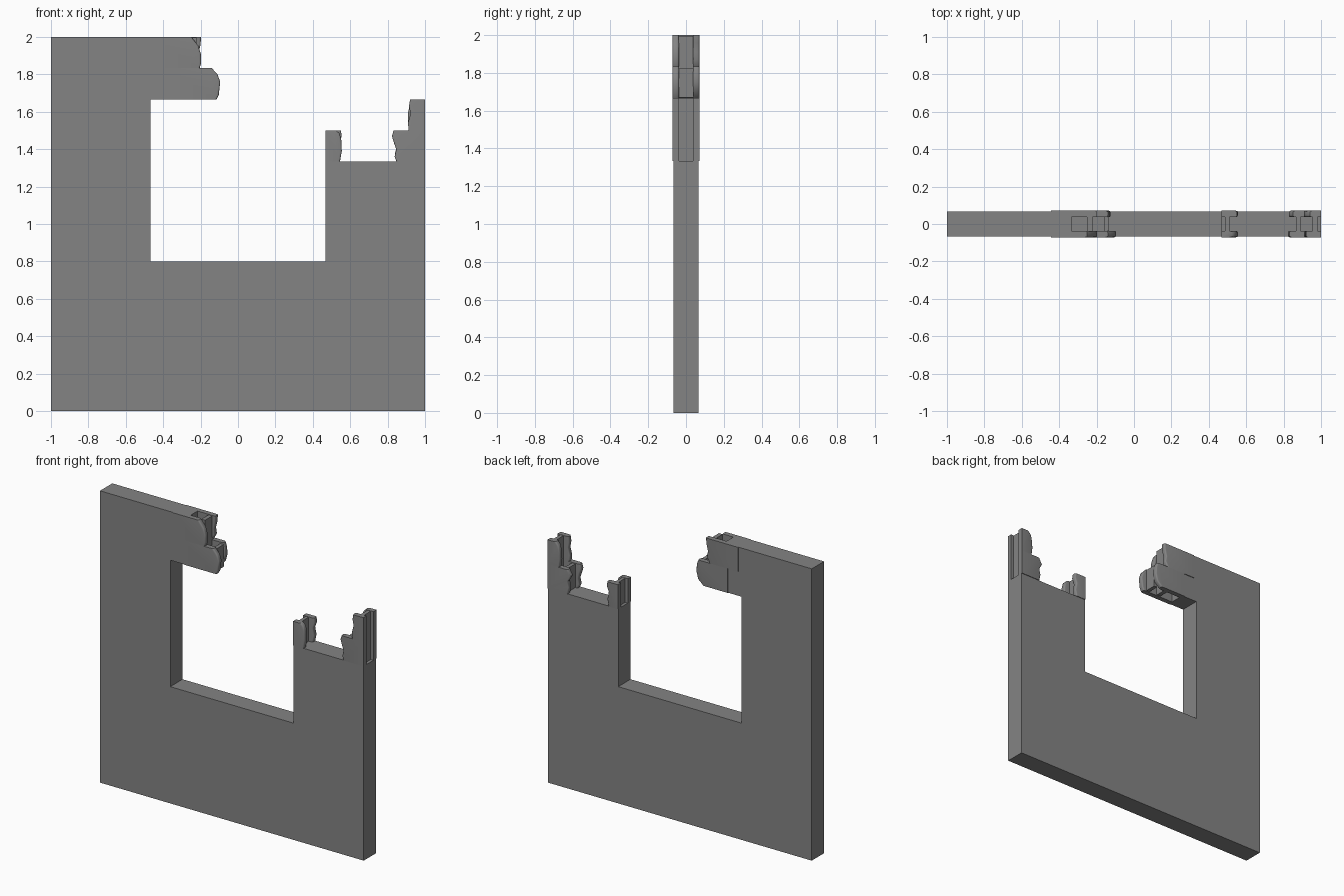
import bpy, bmesh

if "Cube" in bpy.data.objects:
    bpy.data.objects.remove(bpy.data.objects["Cube"])

stone = bpy.data.materials.new("concrete_grey")
stone.diffuse_color = (0.23, 0.23, 0.23, 1)
stone.use_nodes = True
stone.node_tree.nodes["Principled BSDF"].inputs["Base Color"].default_value = stone.diffuse_color


def prism(name, pts, y0, y1, broken=0):
    """Extrude an (x, z) outline along y; round the outline's broken end."""
    bm = bmesh.new()
    a = [bm.verts.new((x, y0, z)) for x, z in pts]
    b = [bm.verts.new((x, y1, z)) for x, z in pts]
    n = len(pts)
    bm.faces.new(a)
    bm.faces.new(b[::-1])
    for i in range(n):
        j = (i + 1) % n
        bm.faces.new((a[i], a[j], b[j], b[i]))
    bmesh.ops.recalc_face_normals(bm, faces=bm.faces[:])
    if broken:
        # the broken points follow the first (straight) corner
        edges = [bm.edges.get((r[i], r[i + 1])) for r in (a, b) for i in range(1, broken)]
        bmesh.ops.bevel(bm, geom=edges, offset=0.009, segments=3, profile=0.5,
                        affect='EDGES', clamp_overlap=True)
    me = bpy.data.meshes.new(name)
    bm.to_mesh(me)
    bm.free()
    me.materials.append(stone)
    ob = bpy.data.objects.new(name, me)
    bpy.context.collection.objects.link(ob)
    if broken:
        bpy.context.view_layer.objects.active = ob
        ob.select_set(True)
        bpy.ops.object.shade_smooth_by_angle(angle=0.7)
        ob.select_set(False)
    return ob


def shell(name, xs, z0, z1, end, front):
    """Face shell of a hollow block, from straight edge xs to a ragged end."""
    pts = [(xs, z0)] + end + [(xs, z1)]
    y0, y1 = (-0.071, -0.037) if front else (0.037, 0.071)
    prism(name, pts, y0, y1, len(end))


def web(name, x0, x1, z0, z1):
    prism(name, [(x0, z0), (x1, z0), (x1, z1), (x0, z1)], -0.04, 0.04)


R = [4 / 3, 1.5, 5 / 3, 11 / 6, 2.0]   # block course heights

# main wall with the open window hole
prism("wall", [(-1, 0), (1, 0), (1, R[0]), (0.467, R[0]), (0.467, 0.8), (-0.467, 0.8),
               (-0.467, R[2]), (-0.35, R[2]), (-0.35, R[3]), (-0.333, R[3]),
               (-0.333, 2), (-1, 2)], -0.0665, 0.0665)

# upper left blocks
shell("top_block_front", -0.445, R[3], R[4],
      [(-0.205, R[3]), (-0.197, 1.86), (-0.199, 1.91), (-0.213, 1.955), (-0.25, 2.0)], True)
shell("top_block_back", -0.445, R[3], R[4],
      [(-0.225, R[3]), (-0.205, 1.87), (-0.212, 1.91), (-0.2, 1.96), (-0.198, 2.0)], False)
web("top_block_web", -0.25, -0.222, R[3], R[4] - 0.004)
shell("lintel_block_front", -0.365, R[2], R[3],
      [(-0.115, R[2]), (-0.103, 1.69), (-0.095, 1.76), (-0.11, 1.80), (-0.14, R[3])], True)
shell("lintel_block_back", -0.365, R[2], R[3],
      [(-0.175, R[2]), (-0.138, 1.70), (-0.125, 1.75), (-0.128, 1.80), (-0.14, R[3])], False)
web("lintel_block_web", -0.16, -0.135, R[2] + 0.004, R[3] - 0.01)
web("lintel_block_inner_web", -0.25, -0.222, R[2] + 0.004, R[3])

# stump beside the window
shell("stump_front", 0.467, R[0], R[1],
      [(0.545, R[0]), (0.555, 1.39), (0.552, 1.45), (0.543, 1.485), (0.525, R[1])], True)
shell("stump_back", 0.467, R[0], R[1],
      [(0.54, R[0]), (0.55, 1.38), (0.54, 1.43), (0.555, 1.47), (0.55, R[1])], False)
web("stump_web", 0.487, 0.51, R[0], R[1] - 0.002)

# right edge blocks
shell("edge_block_front", 1.0, R[0], R[1],
      [(0.848, R[0]), (0.837, 1.36), (0.846, 1.40), (0.835, 1.43), (0.823, 1.47),
       (0.832, R[1])], True)
shell("edge_block_back", 1.0, R[0], R[1],
      [(0.85, R[0]), (0.84, 1.38), (0.85, 1.42), (0.828, 1.46), (0.85, R[1])], False)
shell("edge_upper_front", 1.0, R[1], R[2],
      [(0.912, R[1]), (0.909, 1.54), (0.922, 1.59), (0.914, 1.63), (0.92, R[2])], True)
shell("edge_upper_back", 1.0, R[1], R[2],
      [(0.915, R[1]), (0.908, 1.55), (0.91, 1.60), (0.92, 1.645), (0.94, R[2])], False)
web("edge_inner_web", 0.865, 0.89, R[0], R[1] - 0.004)
web("edge_outer_web", 0.955, 0.98, R[0], R[2] - 0.002)
